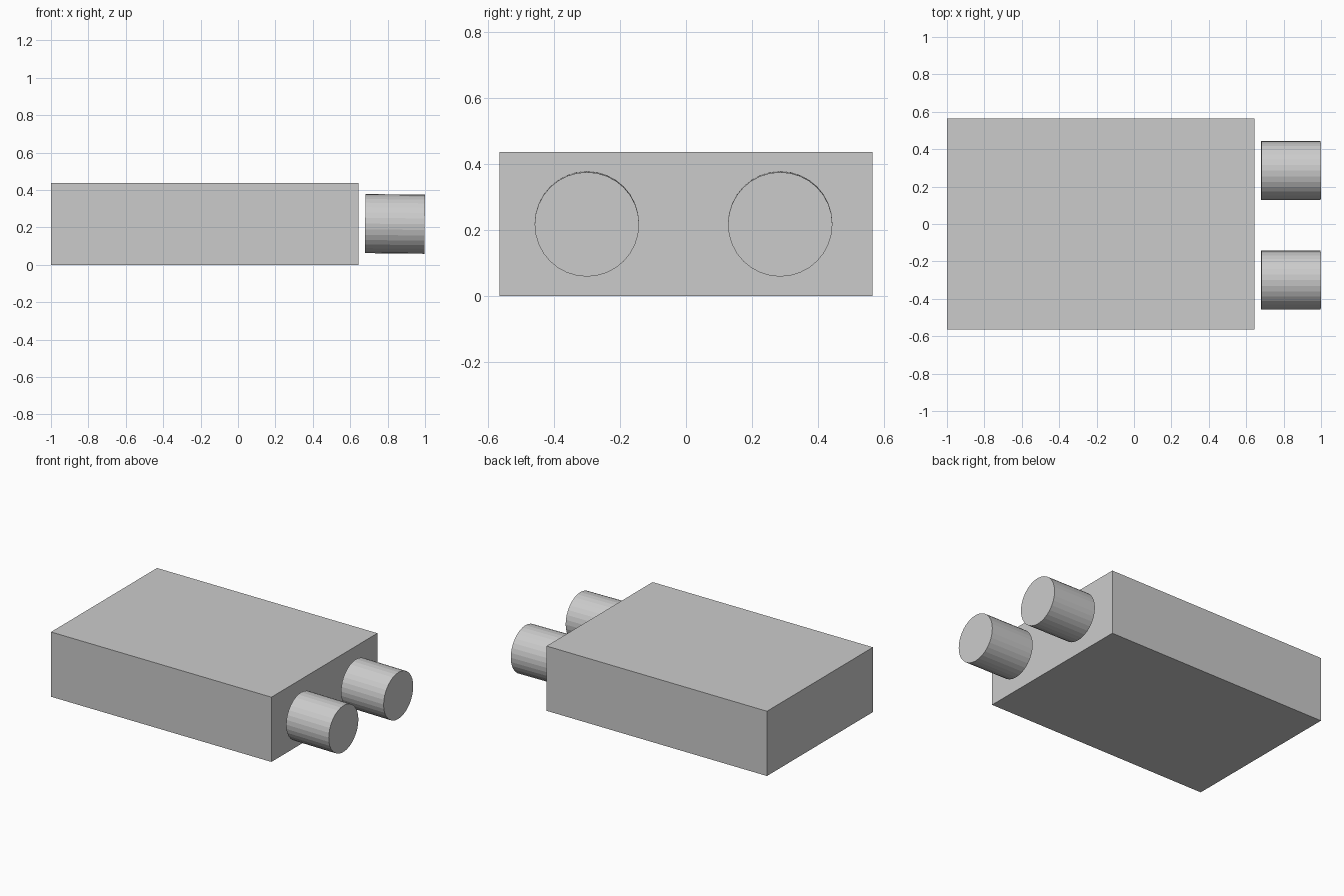
import bpy
import math

if "Cube" in bpy.data.objects:
    bpy.data.objects.remove(bpy.data.objects["Cube"])

# Main rectangular body
bpy.ops.mesh.primitive_cube_add(size=1, location=(-0.1775, 0, 0.2185))
body = bpy.context.object
body.name = "body"
body.scale = (1.645, 1.13, 0.437)
bpy.ops.object.transform_apply(location=False, rotation=False, scale=True)

# Two round pegs, floating just off the end face and drooping very slightly
for name, y in (("front_peg", -0.30), ("back_peg", 0.285)):
    bpy.ops.mesh.primitive_cylinder_add(
        vertices=32, radius=0.158, depth=0.318,
        location=(0.839, y, 0.219), rotation=(0, math.radians(90.6), 0))
    bpy.context.object.name = name
